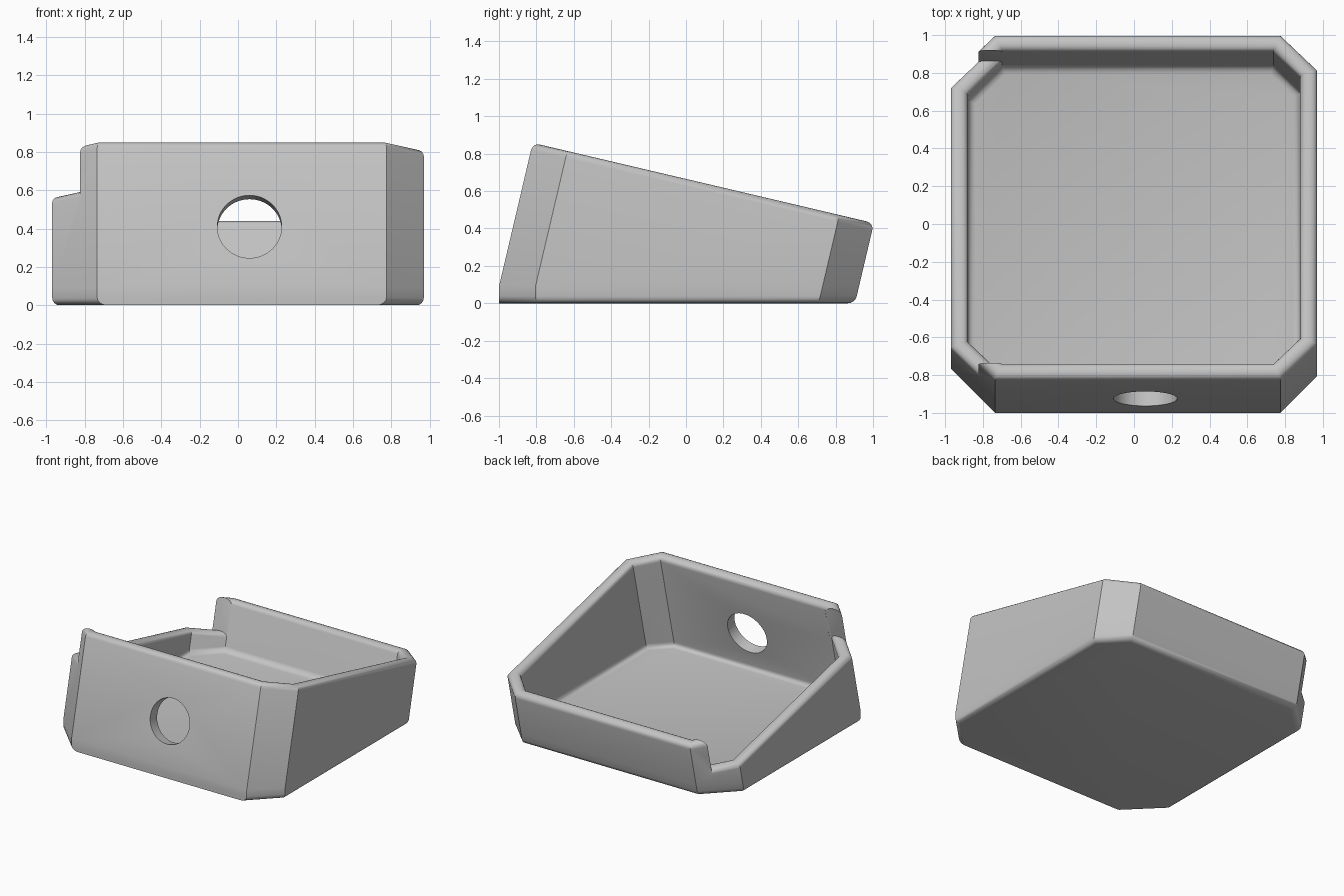
import bpy
import bmesh
import math
from mathutils import Vector

cube = bpy.data.objects.get("Cube")
if cube:
    bpy.data.objects.remove(cube, do_unlink=True)

LEAN = 0.235      # forward-to-back lean of the walls, also the rim slope
BASE = 0.09       # height where the lean of the front wall starts
WALL = 0.09
FLOOR = 0.08
RIM = 0.665       # rim height at y = 0
FRONT, BACK, SIDE = -1.0, 0.925, 0.97
LOW_DROP = 0.25

gray = bpy.data.materials.new("light gray")
gray.use_nodes = True
gray.diffuse_color = (0.55, 0.55, 0.55, 1)
gray.node_tree.nodes["Principled BSDF"].inputs["Base Color"].default_value = gray.diffuse_color


def octagon(off):
    """Base outline, offset outward; corners are cut wider on the right."""
    left = 0.195 + off * (2 - math.sqrt(2))
    right = left + 0.04
    x, f, b = SIDE + off, FRONT - off, BACK + off
    return [(-x + right, f), (x - left, f), (x, f + left), (x, b - left),
            (x - left, b), (-x + right, b), (-x, b - right), (-x, f + right)]


def at_height(x, y, z):
    return Vector((x, y + LEAN * (z - BASE), z))


def at_rim(x, y, drop=0.0):
    z = (RIM - drop - LEAN * (y - LEAN * BASE)) / (1 + LEAN ** 2)
    return at_height(x, y, z)


def make_object(name, bm):
    bmesh.ops.recalc_face_normals(bm, faces=bm.faces)
    mesh = bpy.data.meshes.new(name)
    bm.to_mesh(mesh)
    bm.free()
    mesh.materials.append(gray)
    obj = bpy.data.objects.new(name, mesh)
    bpy.context.collection.objects.link(obj)
    return obj


def make_tray(name, drop=0.0, grow=0.0):
    bm = bmesh.new()
    outer, inner = octagon(grow), octagon(-WALL - grow)
    foot = [Vector((x, y, 0)) if y < 0 else at_height(x, y, 0) for x, y in outer]
    rings = [foot,
             [at_height(x, y, BASE) for x, y in outer],
             [at_rim(x, y, drop) for x, y in outer],
             [at_rim(x, y, drop) for x, y in inner],
             [at_height(x, y, FLOOR) for x, y in inner]]
    rings = [[bm.verts.new(p) for p in ring] for ring in rings]
    for a, b in zip(rings, rings[1:]):
        for i in range(8):
            j = (i + 1) % 8
            bm.faces.new((a[i], a[j], b[j], b[i]))
    bm.faces.new(rings[0][::-1])
    bm.faces.new(rings[-1])
    # round the rim, the floor corner and the foot, but not the front foot edge
    edges = [bm.edges.get((ring[i], ring[(i + 1) % 8]))
             for n, ring in enumerate(rings) if n != 1
             for i in range(8) if n or i]
    bmesh.ops.bevel(bm, geom=edges, offset=0.038, segments=4, profile=0.5,
                    affect='EDGES', clamp_overlap=False)
    return make_object(name, bm)


def cut(target, cutter):
    mod = target.modifiers.new("cut", 'BOOLEAN')
    mod.operation = 'DIFFERENCE'
    mod.solver = 'EXACT'
    mod.object = cutter
    bpy.context.view_layer.objects.active = target
    bpy.ops.object.modifier_apply(modifier=mod.name)
    bpy.data.objects.remove(cutter, do_unlink=True)


tray = make_tray("tray")

# lowered side wall: a slab between the front and back walls, less the low tray
bm = bmesh.new()
for x in (-1.2, -0.68):
    for y in (FRONT + WALL - 0.0005, BACK - WALL + 0.0005):
        for drop in (-0.3, LOW_DROP + 0.05):
            bm.verts.new(at_rim(x, y, drop))
bmesh.ops.convex_hull(bm, input=bm.verts)
notch = make_object("notch_cutter", bm)
cut(notch, make_tray("low_cutter", LOW_DROP, 0.001))
cut(tray, notch)

# round hole square to the leaning front wall
bpy.ops.mesh.primitive_cylinder_add(vertices=64, radius=0.168, depth=0.5,
                                    location=at_height(0.06, FRONT, 0.41),
                                    rotation=(math.pi / 2 - math.atan(LEAN), 0, 0))
hole = bpy.context.object
hole.name = "hole_cutter"
hole.data.materials.append(gray)
cut(tray, hole)

bpy.ops.object.select_all(action='DESELECT')
tray.select_set(True)
bpy.context.view_layer.objects.active = tray
bpy.ops.object.shade_smooth_by_angle(angle=math.radians(35))
